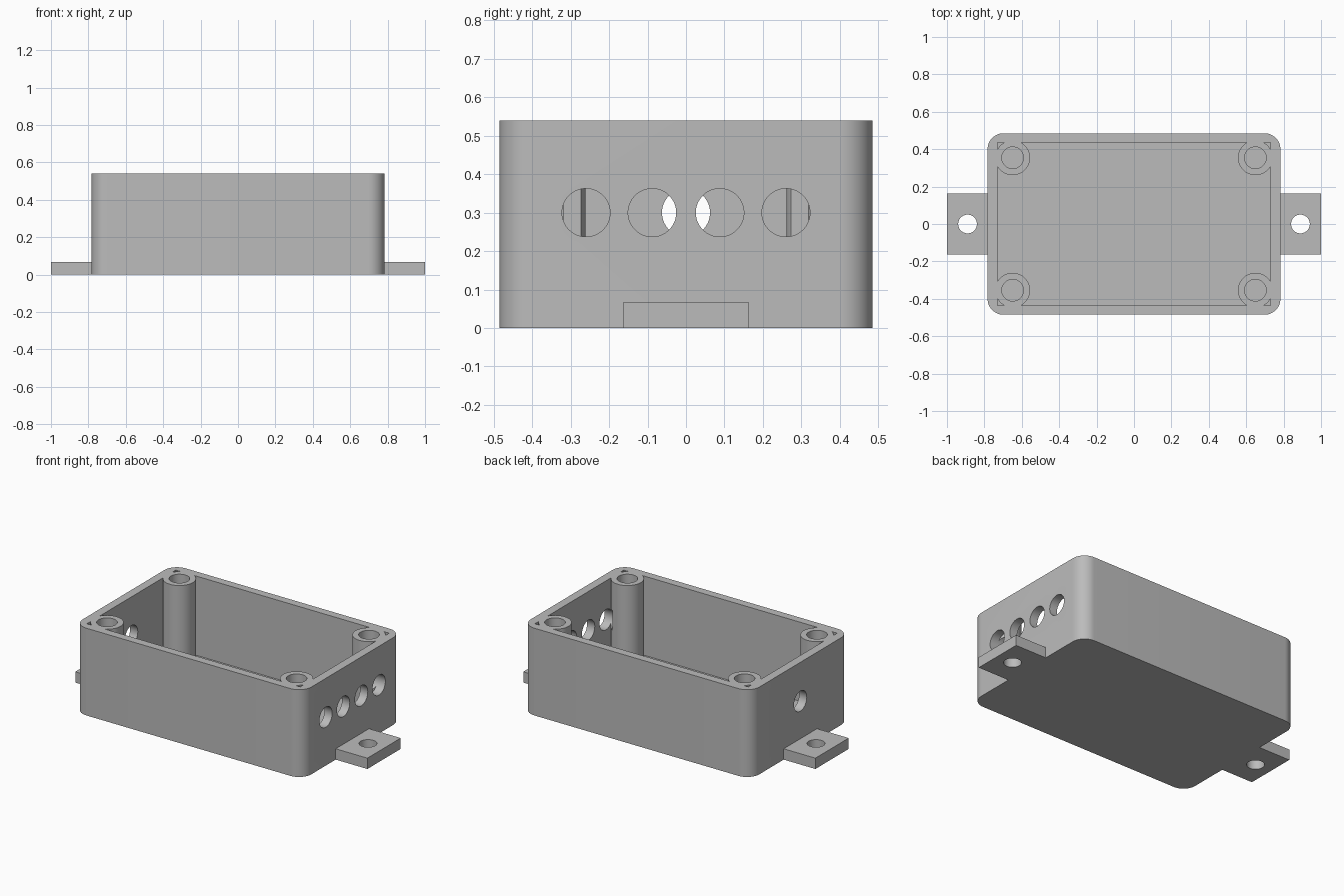
import bpy
import bmesh
from math import radians
from mathutils import Matrix, Vector

if "Cube" in bpy.data.objects:
    bpy.data.objects.remove(bpy.data.objects["Cube"], do_unlink=True)

grey = bpy.data.materials.new("plain_grey")
grey.use_nodes = True
grey.diffuse_color = (0.5, 0.5, 0.5, 1)
grey.node_tree.nodes["Principled BSDF"].inputs["Base Color"].default_value = (0.5, 0.5, 0.5, 1)

HALF_X, HALF_Y, HEIGHT = 0.783, 0.485, 0.54
INNER_X, INNER_Y, FLOOR = 0.73, 0.435, 0.05
POST_X, POST_Y = 0.649, 0.354
PORT_Z = 0.3


def add_object(name, bm):
    mesh = bpy.data.meshes.new(name)
    bm.to_mesh(mesh)
    bm.free()
    mesh.materials.append(grey)
    obj = bpy.data.objects.new(name, mesh)
    bpy.context.collection.objects.link(obj)
    return obj


def box(name, low, high, corner_radius=0):
    low, high = Vector(low), Vector(high)
    bm = bmesh.new()
    bmesh.ops.create_cube(bm, size=1)
    for v in bm.verts:
        v.co = (low + high) / 2 + v.co * (high - low)
    if corner_radius:
        upright = [e for e in bm.edges
                   if abs(e.verts[0].co.z - e.verts[1].co.z) > 0.01]
        bmesh.ops.bevel(bm, geom=upright, offset=corner_radius, segments=12,
                        profile=0.5, affect="EDGES")
    return add_object(name, bm)


def cylinder(name, start, end, radius):
    start, end = Vector(start), Vector(end)
    axis = end - start
    turn = Vector((0, 0, 1)).rotation_difference(axis).to_matrix().to_4x4()
    bm = bmesh.new()
    bmesh.ops.create_cone(bm, cap_ends=True, segments=64, radius1=radius,
                          radius2=radius, depth=axis.length,
                          matrix=Matrix.Translation((start + end) / 2) @ turn)
    return add_object(name, bm)


def cut(target, cutters):
    # Subtract every cutter, bake the result, then discard the cutters
    for cutter in cutters:
        cutter.hide_render = True
        mod = target.modifiers.new("cut", "BOOLEAN")
        mod.operation = "DIFFERENCE"
        mod.solver = "EXACT"
        mod.object = cutter
    graph = bpy.context.evaluated_depsgraph_get()
    mesh = bpy.data.meshes.new_from_object(target.evaluated_get(graph))
    target.modifiers.clear()
    target.data = mesh
    for cutter in cutters:
        bpy.data.objects.remove(cutter, do_unlink=True)


def port_cutter(side, y):
    return cylinder("port_cutter", (side * 0.695, y, PORT_Z),
                    (side * 0.9, y, PORT_Z), 0.0625)


RIGHT_PORTS = (-0.26, -0.088, 0.088, 0.26)
parts = []

# Open box with rounded upright corners, four ports at +x and one at -x
shell = box("box_shell", (-HALF_X, -HALF_Y, 0), (HALF_X, HALF_Y, HEIGHT), 0.085)
cavity = box("cavity_cutter", (-INNER_X, -INNER_Y, FLOOR), (INNER_X, INNER_Y, 0.7))
cut(shell, [cavity, port_cutter(-1, 0)] + [port_cutter(1, y) for y in RIGHT_PORTS])
parts.append(shell)

for sx, side in ((1, "left"), (-1, "right")):
    # Mounting tab with a screw hole
    x1, x2 = sorted((sx * HALF_X, sx))
    tab = box(side + "_mounting_tab", (x1, -0.163, 0), (x2, 0.163, 0.067))
    cut(tab, [cylinder("tab_hole_cutter", (sx * 0.89, 0, -0.1), (sx * 0.89, 0, 0.2), 0.05)])
    parts.append(tab)

    # Hollow screw posts in the corners, notched where the ports reach them
    for sy, end in ((-1, "front"), (1, "back")):
        x, y = sx * POST_X, sy * POST_Y
        post = cylinder(end + "_" + side + "_screw_post", (x, y, 0.03), (x, y, HEIGHT), 0.093)
        cutters = [cylinder("post_hole_cutter", (x, y, -0.1), (x, y, 0.7), 0.058)]
        if sx > 0:
            cutters.append(port_cutter(1, sy * 0.26))
        cut(post, cutters)
        parts.append(post)

# Smooth the curved walls and keep the edges crisp
bpy.ops.object.select_all(action="DESELECT")
for part in parts:
    part.select_set(True)
bpy.context.view_layer.objects.active = shell
bpy.ops.object.shade_smooth_by_angle(angle=radians(30))
